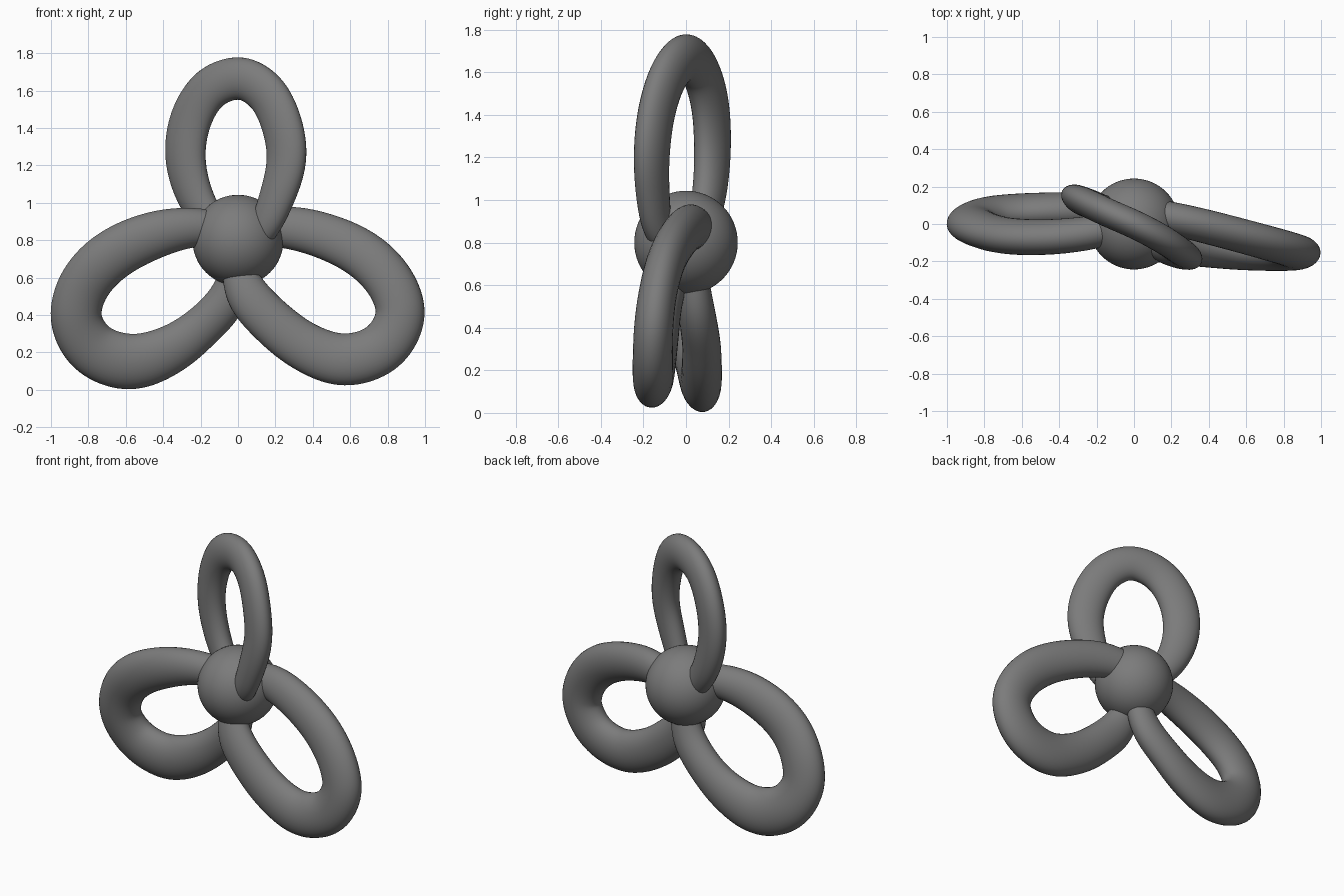
import bpy, bmesh, math
from mathutils import Vector

if "Cube" in bpy.data.objects:
    bpy.data.objects.remove(bpy.data.objects["Cube"])

grey = bpy.data.materials.new("dark_grey")
grey.diffuse_color = (0.2, 0.2, 0.2, 1)
grey.use_nodes = True
grey.node_tree.nodes["Principled BSDF"].inputs["Base Color"].default_value = grey.diffuse_color


def finish(obj):
    obj.data.materials.append(grey)
    for p in obj.data.polygons:
        p.use_smooth = True


def spline(points, steps=10):
    """Chord-length spline through 5-value points (x, y, z, half width, half thickness)."""
    pts = [Vector(p) for p in points]
    n = len(pts)
    d = [(b - a).length for a, b in zip(pts, pts[1:])]
    slope = [(b - a) / c for a, b, c in zip(pts, pts[1:], d)]
    tan = [slope[0]] + [(slope[i - 1] * d[i] + slope[i] * d[i - 1]) / (d[i - 1] + d[i])
                        for i in range(1, n - 1)] + [slope[-1]]
    out = []
    for i in range(n - 1):
        for s in range(steps):
            t = s / steps
            out.append(pts[i] * (2 * t**3 - 3 * t**2 + 1) + tan[i] * d[i] * (t**3 - 2 * t**2 + t)
                       + pts[i + 1] * (3 * t**2 - 2 * t**3) + tan[i + 1] * d[i] * (t**3 - t**2))
    out.append(pts[-1])
    for _ in range(12):  # even out the bends
        out = [out[0]] + [(a + 2 * b + c) / 4 for a, b, c in zip(out, out[1:], out[2:])] + [out[-1]]
    return out


def loop(name, points, face_front=0.0, sides=32):
    """Sweep an ellipse round the path, thin axis along the loop's plane normal."""
    path = spline(points)
    pos = [Vector(p[:3]) for p in path]
    normal = sum((a.cross(b) for a, b in zip(pos, pos[1:] + pos[:1])), Vector((0, 0, 0))).normalized()
    normal = normal.lerp(Vector((0, math.copysign(1, normal.y), 0)), face_front)
    bm = bmesh.new()
    rings = []
    for i, p in enumerate(pos):
        tan = (pos[min(i + 1, len(pos) - 1)] - pos[max(i - 1, 0)]).normalized()
        thin = (normal - tan * normal.dot(tan)).normalized()
        wide = tan.cross(thin)
        rings.append([bm.verts.new(p + wide * path[i][3] * math.cos(k * math.tau / sides)
                                   + thin * path[i][4] * math.sin(k * math.tau / sides))
                      for k in range(sides)])
    for r, q in zip(rings, rings[1:]):
        for k in range(sides):
            j = (k + 1) % sides
            bm.faces.new((r[k], r[j], q[j], q[k]))
    bm.faces.new(rings[0])
    bm.faces.new(rings[-1])
    bmesh.ops.recalc_face_normals(bm, faces=bm.faces)
    mesh = bpy.data.meshes.new(name)
    bm.to_mesh(mesh)
    bm.free()
    obj = bpy.data.objects.new(name, mesh)
    bpy.context.collection.objects.link(obj)
    finish(obj)


# central ball
bpy.ops.mesh.primitive_uv_sphere_add(segments=64, ring_count=32, radius=0.243, location=(0, 0, 0.8))
bpy.context.object.name = "hub_ball"
finish(bpy.context.object)

# upright loop
loop("top_loop", [
    (-0.10, 0.06, 0.84, .08, .065), (-0.215, 0.105, 1.00, .10, .072), (-0.284, 0.125, 1.25, .116, .075),
    (-0.245, 0.11, 1.47, .119, .076), (-0.14, 0.06, 1.62, .115, .076), (0.02, -0.01, 1.668, .113, .076),
    (0.15, -0.08, 1.59, .115, .076), (0.232, -0.135, 1.43, .117, .075), (0.262, -0.16, 1.24, .114, .074),
    (0.205, -0.155, 1.02, .10, .071), (0.14, -0.13, 0.87, .085, .065), (0.07, -0.07, 0.78, .07, .06)])

# lower left loop
loop("left_loop", [
    (-0.08, -0.02, 0.86, .09, .08), (-0.25, -0.05, 0.868, .107, .09), (-0.45, -0.07, 0.828, .127, .094),
    (-0.71, -0.06, 0.695, .138, .096), (-0.835, -0.02, 0.54, .137, .096), (-0.868, 0.01, 0.38, .136, .096),
    (-0.78, 0.05, 0.22, .144, .096), (-0.58, 0.068, 0.147, .150, .096), (-0.36, 0.075, 0.215, .130, .093),
    (-0.20, 0.072, 0.33, .112, .09), (-0.06, 0.05, 0.48, .105, .085), (0.0, 0.03, 0.66, .08, .07)], 0.5)

# lower right loop
loop("right_loop", [
    (0.08, 0.06, 0.86, .09, .08), (0.25, 0.02, 0.87, .112, .088), (0.45, -0.03, 0.828, .122, .09),
    (0.71, -0.10, 0.695, .13, .09), (0.84, -0.138, 0.53, .13, .09), (0.87, -0.152, 0.40, .131, .092),
    (0.78, -0.156, 0.23, .136, .094), (0.57, -0.152, 0.158, .140, .093), (0.36, -0.138, 0.228, .131, .09),
    (0.18, -0.122, 0.365, .124, .088), (0.05, -0.10, 0.51, .115, .082), (-0.01, -0.05, 0.68, .08, .07)], 0.4)
